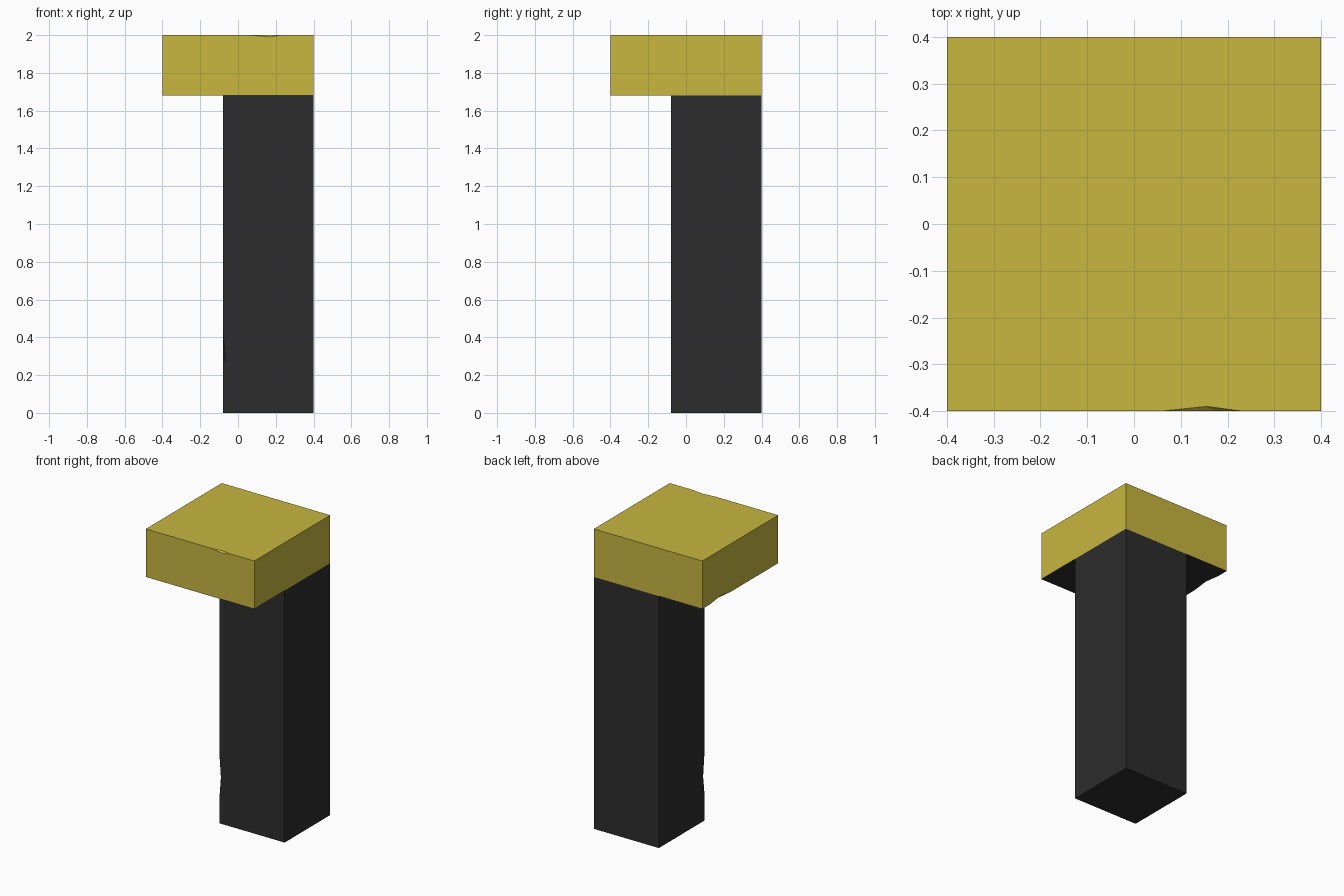
import bpy, bmesh
from mathutils import Vector

if "Cube" in bpy.data.objects:
    bpy.data.objects.remove(bpy.data.objects["Cube"])


def material(name, rgb):
    m = bpy.data.materials.new(name)
    m.diffuse_color = (*rgb, 1.0)
    m.use_nodes = True
    m.node_tree.nodes["Principled BSDF"].inputs["Base Color"].default_value = m.diffuse_color
    return m


yellow = material("mustard_yellow", (0.578, 0.468, 0.051))
black = material("charcoal_black", (0.026, 0.026, 0.026))


def mesh_object(name, bm, mats=()):
    bmesh.ops.recalc_face_normals(bm, faces=bm.faces[:])
    me = bpy.data.meshes.new(name)
    bm.to_mesh(me)
    bm.free()
    ob = bpy.data.objects.new(name, me)
    bpy.context.collection.objects.link(ob)
    for m in mats:
        me.materials.append(m)
    return ob


def box(name, lo, hi, mats):
    lo, hi = Vector(lo), Vector(hi)
    bm = bmesh.new()
    bmesh.ops.create_cube(bm, size=1)
    for v in bm.verts:
        v.co = (lo + hi) / 2 + v.co * (hi - lo)
    return mesh_object(name, bm, mats)


def chip(ob, a, b, p, q):
    """Nick the edge a-b, with p and q the deepest points on its two faces."""
    c = (Vector(p) + Vector(q)) / 2
    bm = bmesh.new()
    for pt in (a, b, p, q):
        bm.verts.new(c + (Vector(pt) - c) * 2)
    bmesh.ops.convex_hull(bm, input=bm.verts[:])
    cutter = mesh_object("chip_cutter", bm)
    cutter.hide_render = True
    mod = ob.modifiers.new("chip", 'BOOLEAN')
    mod.operation = 'DIFFERENCE'
    mod.solver = 'EXACT'
    mod.object = cutter
    bpy.context.view_layer.objects.active = ob
    bpy.ops.object.modifier_apply(modifier=mod.name)
    bpy.data.objects.remove(cutter)


# Post, flush with the back right corner of the cap, chipped low on one edge
post = box("post", (-0.08, -0.08, 0), (0.4, 0.4, 1.68), [black])
chip(post, (-0.08, -0.08, 0.18), (-0.08, -0.08, 0.45),
     (-0.066, -0.08, 0.26), (-0.08, -0.066, 0.30))

# Cap, chipped on the top front edge and the bottom left edge
cap = box("cap", (-0.4, -0.4, 1.68), (0.4, 0.4, 2.0), [yellow, black])
chip(cap, (0.06, -0.4, 2.0), (0.23, -0.4, 2.0),
     (0.155, -0.39, 2.0), (0.17, -0.4, 1.99))
chip(cap, (-0.4, 0.10, 1.68), (-0.4, 0.32, 1.68),
     (-0.385, 0.22, 1.68), (-0.4, 0.20, 1.695))

# Black underside of the cap
for f in cap.data.polygons:
    f.material_index = 1 if f.normal.z < -0.95 else 0
